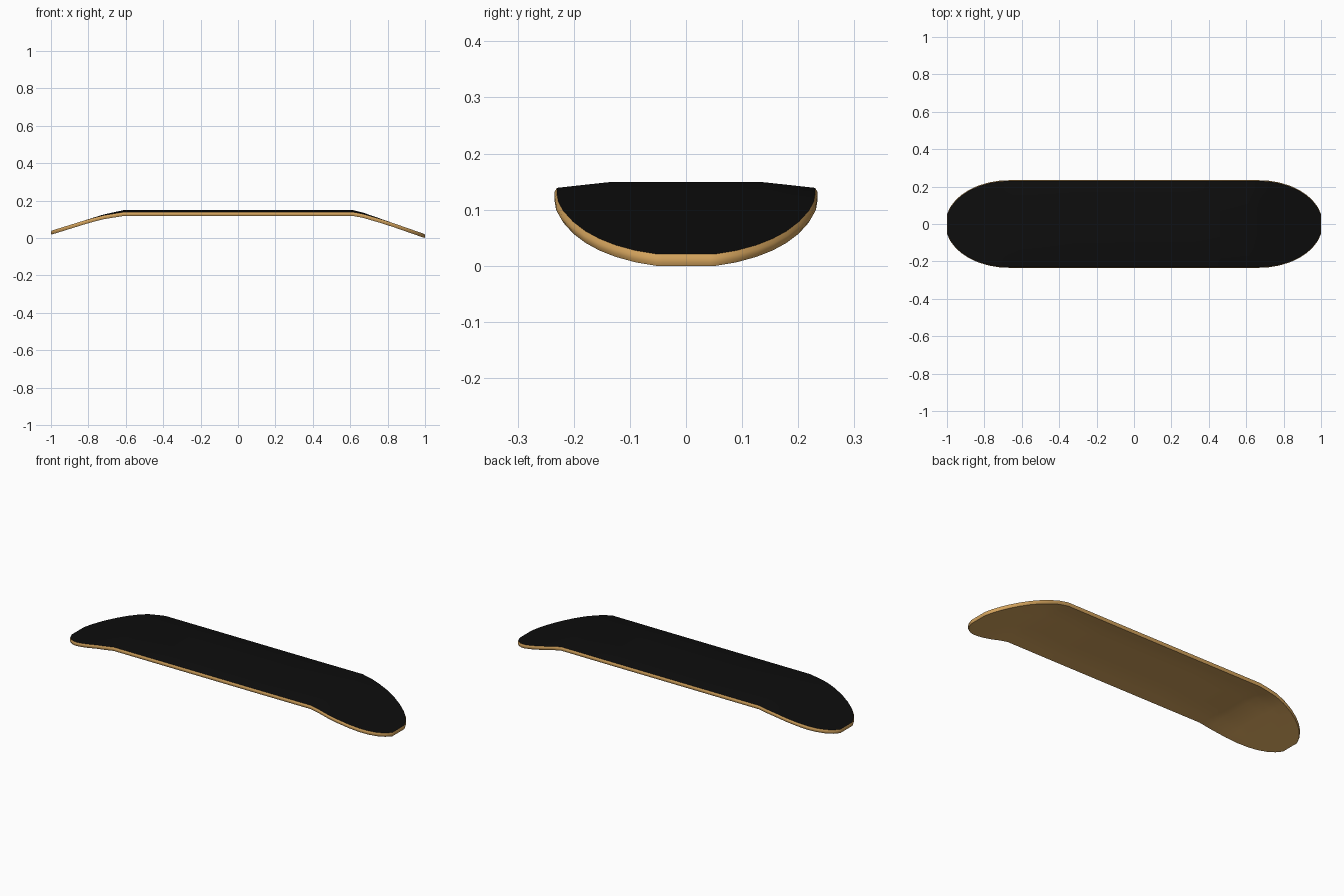
import bpy, bmesh, math

if "Cube" in bpy.data.objects:
    bpy.data.objects.remove(bpy.data.objects["Cube"])

HALF_W, T = 0.234, 0.021


def material(name, rgb):
    m = bpy.data.materials.new(name)
    m.diffuse_color = (*rgb, 1)
    m.use_nodes = True
    m.node_tree.nodes["Principled BSDF"].inputs["Base Color"].default_value = m.diffuse_color
    return m


def lerp_path(x, pts):
    for (x0, z0), (x1, z1) in zip(pts, pts[1:]):
        if x <= x1:
            return z0 + (z1 - z0) * (x - x0) / (x1 - x0)
    return pts[-1][1]


# Side profile of the top surface: flat middle, both ends bent down
PROFILE = [(-1, 0.039), (-0.72, 0.126), (-0.61, 0.15), (0.615, 0.15),
           (0.67, 0.136), (1, 0.021)]


def height(x, y):
    fade = min(1, max(0, (0.8 - abs(x)) / 0.2))
    drop = 0.011 * max(0, abs(y) - 0.14) / 0.092
    return lerp_path(x, PROFILE) - drop * fade


def half_width(x):
    s = max(0, abs(x) - 0.67) / 0.339
    return HALF_W * math.sqrt(1 - s * s)


# Stations along the length, and fractions across the width
ends = [0.615, 0.67, 0.72] + [0.67 + 0.339 * math.sin(math.radians(a))
                              for a in (18, 29, 39, 48, 57, 67)] + [1.0]
xs = sorted([-x for x in ends] + [-0.3, 0, 0.3] + ends)
ts = [-1, -0.8, -0.6, -0.3, 0, 0.3, 0.6, 0.8, 1]
nx, ny = len(xs), len(ts)

bm = bmesh.new()


def point(i, j, inset, dz):
    x, y = xs[i], half_width(xs[i]) * ts[j]
    z = height(x, y) + dz
    if inset:
        x, y = x * 0.997, y * 0.983
        z = height(x, y) + dz
    return bm.verts.new((x, y, z))


def sheet(dz):
    return [[point(i, j, True, dz) for j in range(ny)] for i in range(nx)]


top, bottom = sheet(0), sheet(-T)
for i in range(nx - 1):
    for j in range(ny - 1):
        for g, k in ((top, 0), (bottom, 1)):
            f = bm.faces.new((g[i][j], g[i + 1][j], g[i + 1][j + 1], g[i][j + 1]))
            f.material_index = k

# Rounded wooden rim joining grip surface and underside
border = ([(i, 0) for i in range(nx)] + [(nx - 1, j) for j in range(1, ny)]
          + [(i, ny - 1) for i in range(nx - 2, -1, -1)]
          + [(0, j) for j in range(ny - 2, 0, -1)])
loops = [[top[i][j] for i, j in border],
         [point(i, j, False, -0.3 * T) for i, j in border],
         [point(i, j, False, -0.65 * T) for i, j in border],
         [bottom[i][j] for i, j in border]]
n = len(border)
for a, b in zip(loops, loops[1:]):
    for k in range(n):
        f = bm.faces.new((a[k], b[k], b[(k + 1) % n], a[(k + 1) % n]))
        f.material_index = 1

bmesh.ops.recalc_face_normals(bm, faces=bm.faces)
low = min(v.co.z for v in bm.verts)
for v in bm.verts:
    v.co.z -= low

mesh = bpy.data.meshes.new("skateboard_deck")
bm.to_mesh(mesh)
bm.free()
mesh.materials.append(material("black grip", (0.004, 0.004, 0.004)))
mesh.materials.append(material("maple wood", (0.66, 0.37, 0.11)))
deck = bpy.data.objects.new("skateboard_deck", mesh)
bpy.context.collection.objects.link(deck)
bpy.context.view_layer.objects.active = deck
deck.select_set(True)
bpy.ops.object.shade_smooth_by_angle(angle=math.radians(40))
